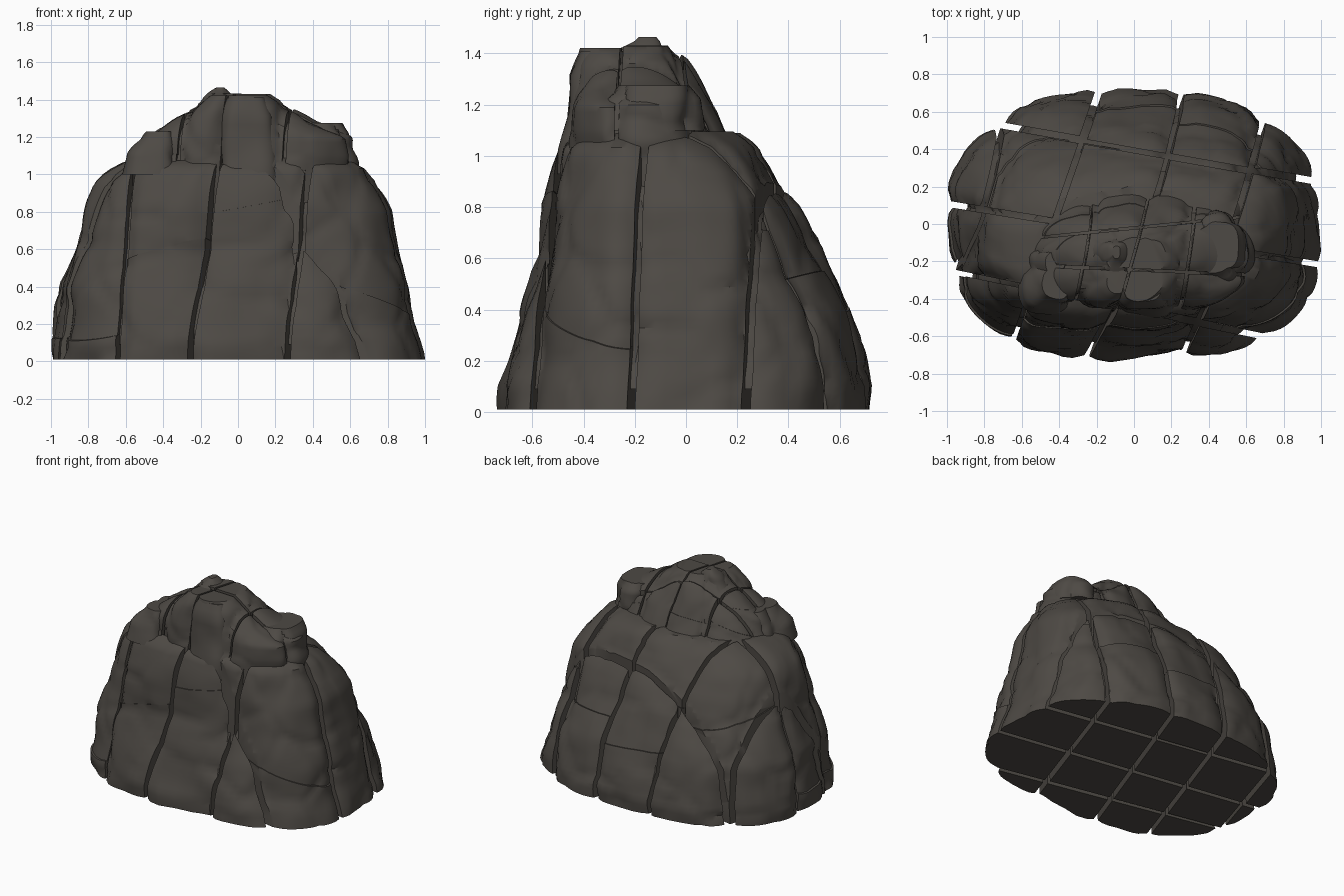
import bpy, bmesh, math, random
from mathutils import Vector, noise

random.seed(4)
if "Cube" in bpy.data.objects:
    bpy.data.objects.remove(bpy.data.objects["Cube"])

stone = bpy.data.materials.new("dark warm stone")
stone.use_nodes = True
colour = (0.075, 0.067, 0.058, 1)
stone.diffuse_color = colour
stone.node_tree.nodes["Principled BSDF"].inputs["Base Color"].default_value = colour

# Outline by height: z, left x, right x, front y, back y
BASE = [(.01, -1, 1, -.72, .72), (.1, -1, .98, -.72, .73), (.2, -.98, .95, -.69, .71),
        (.4, -.96, .92, -.64, .65), (.6, -.89, .87, -.58, .55), (.8, -.83, .82, -.55, .45),
        (.95, -.77, .74, -.52, .35), (1.04, -.67, .67, -.5, .28), (1.09, -.54, .55, -.42, .2)]
CROWN = [(.85, -.6, .64, -.47, .3), (1.05, -.58, .64, -.47, .17), (1.2, -.5, .6, -.46, .1),
         (1.28, -.38, .4, -.45, .06), (1.36, -.26, .29, -.45, .02), (1.43, -.17, .18, -.43, -.04)]
BROW = [(.93, -.09, .2, -.49, -.2), (1.1, -.1, .21, -.48, -.2), (1.32, -.1, .2, -.47, -.2),
        (1.41, -.06, .16, -.43, -.22)]
PEAK = [(1.3, -.26, .02, -.3, 0), (1.42, -.19, -.02, -.28, -.05), (1.465, -.13, -.07, -.2, -.1)]
SHOULDER = [(1.1, .26, .62, -.34, .09), (1.22, .28, .59, -.32, .07), (1.275, .32, .55, -.28, .03)]
LEDGE = [(1, -.62, -.32, -.47, -.08), (1.12, -.59, -.33, -.45, -.1), (1.23, -.5, -.35, -.4, -.15)]


def crack(a, b, lean=0.0):
    """Upright cutting plane through two plan points, leaning sideways."""
    a, b = Vector((*a, 0)), Vector((*b, 0))
    d = (b - a).normalized()
    return a, Vector((d.y, -d.x, -lean)).normalized()


# Cracks running front to back (left to right), then side to side (front to back)
BASE_LONG = [crack((-.98, -.3), (-.7, .6), .08), crack((-.64, -.6), (-.19, .7)),
             crack((-.22, -.6), (.25, .7), .06), crack((.29, -.6), (.7, .6), .04)]
BASE_CROSS = [crack((.5, -.56), (-.9, -.27)), crack((.95, -.21), (-.95, .1)),
              crack((.9, .24), (-.8, .54))]
CROWN_LONG = [crack((-.4, -.5), (-.28, .2), .06), crack((-.14, -.5), (.06, .2), .03),
              crack((.19, -.5), (.3, .2), .04)]
CROWN_CROSS = [crack((.6, -.27), (-.6, -.22)), crack((.6, .04), (-.6, -.08))]


def outline(rows, z):
    for lo, hi in zip(rows, rows[1:]):
        if z <= hi[0]:
            t = (z - lo[0]) / (hi[0] - lo[0])
            return [a + (b - a) * t for a, b in zip(lo[1:], hi[1:])]
    return rows[-1][1:]


def side_power(value, power):
    return math.copysign(abs(value) ** power, value)


def hull(rows, planes, front_power=.8, shrink=0.0, segs=128, levels=34):
    """Lofted boulder, bumpy and pillowed towards each crack."""
    bm = bmesh.new()
    z0, z1 = rows[0][0], rows[-1][0]
    rings = []
    for i in range(levels + 1):
        z = z0 + (z1 - z0) * i / levels
        left, right, front, back = outline(rows, z)
        cx, cy = (left + right) / 2, (front + back) / 2
        ring = []
        for k in range(segs):
            a = math.tau * k / segs
            power = front_power if math.sin(a) < 0 else .87
            p = Vector((cx + (right - left) / 2 * side_power(math.cos(a), power),
                        cy + (back - front) / 2 * side_power(math.sin(a), power), z))
            out = Vector((p.x - cx, p.y - cy, 0)).normalized()
            near = min(abs((p - c).dot(n)) for c, n in planes)
            cells = noise.voronoi(p * 2.6)[0]
            seam = max(0, 1 - (cells[1] - cells[0]) / .15)
            push = noise.noise(p * 3) * .03 + noise.noise(p * 8) * .008
            push -= .035 * max(0, 1 - near / .1) ** 2 + .014 * seam + shrink
            rise = Vector((0, 0, shrink * (1 - 2 * i / levels)))
            ring.append(bm.verts.new(p + out * push + rise))
        rings.append(ring)
    for low, high in zip(rings, rings[1:]):
        for k in range(segs):
            m = (k + 1) % segs
            bm.faces.new((low[k], low[m], high[m], high[k]))
    bm.faces.new(rings[0][::-1])
    bm.faces.new(rings[-1])
    return bm


def cut(bm, point, normal):
    bmesh.ops.bisect_plane(bm, geom=bm.verts[:] + bm.edges[:] + bm.faces[:],
                           plane_co=point, plane_no=normal, clear_outer=True)
    rim = [e for e in bm.edges if e.is_boundary]
    if rim:
        bmesh.ops.holes_fill(bm, edges=rim, sides=0)


def finish(bm, name):
    for v in bm.verts:
        v.co.x = max(-1, min(1, v.co.x))
        v.co.z = max(0, v.co.z)
    bmesh.ops.triangulate(bm, faces=[f for f in bm.faces if len(f.verts) > 4])
    bmesh.ops.recalc_face_normals(bm, faces=bm.faces[:])
    for f in bm.faces:
        f.smooth = True
    for e in bm.edges:
        e.smooth = e.calc_face_angle(0) < math.radians(35)
    mesh = bpy.data.meshes.new(name)
    bm.to_mesh(mesh)
    bm.free()
    mesh.materials.append(stone)
    bpy.context.collection.objects.link(bpy.data.objects.new(name, mesh))


def settle(bm, name, grow, lift):
    """Shift a block slightly in or out before finishing it."""
    for v in bm.verts:
        v.co.x *= grow
        v.co.y = (v.co.y + .1) * grow - .1
        v.co.z += lift * v.co.z
    finish(bm, name)


def split(whole, long, cross, name, gap, jitter, ledges):
    """Cut the boulder into blocks, some broken again by a sloping ledge."""
    for i in range(len(long) + 1):
        for j in range(len(cross) + 1):
            bm = whole.copy()
            for planes, index in ((long, i), (cross, j)):
                if index < len(planes):
                    c, n = planes[index]
                    cut(bm, c - n * gap, n)
                if index > 0:
                    c, n = planes[index - 1]
                    cut(bm, c + n * gap, -n)
            if not bm.verts:
                bm.free()
                continue
            grow = 1 + random.uniform(-jitter, jitter)
            lift = random.uniform(-jitter, jitter) * .6
            if random.random() < .55:
                c = Vector((0, 0, random.uniform(*ledges)))
                n = Vector((random.uniform(-.3, .3), random.uniform(-.3, .3), 1)).normalized()
                upper = bm.copy()
                cut(upper, c, -n)
                cut(bm, c, n)
                if upper.verts:
                    settle(upper, f"{name}_{i}_{j}_upper", grow - .012, lift)
                else:
                    upper.free()
            settle(bm, f"{name}_{i}_{j}", grow, lift)
    whole.free()


# Base blocks and crown blocks
split(hull(BASE, BASE_LONG + BASE_CROSS, .7), BASE_LONG, BASE_CROSS,
      "base_block", .016, .01, (.3, .85))
split(hull(CROWN, CROWN_LONG + CROWN_CROSS), CROWN_LONG, CROWN_CROSS,
      "crown_block", .007, .02, (1.1, 1.3))

# Solid cores seen inside the cracks
finish(hull(BASE, BASE_LONG + BASE_CROSS, .7, .08), "base_core")
finish(hull(CROWN, CROWN_LONG + CROWN_CROSS, .8, .06), "crown_core")

# Smaller stones standing out of the crown
for name, rows in (("brow_stone", BROW), ("peak_stone", PEAK),
                   ("shoulder_stone", SHOULDER), ("left_ledge_stone", LEDGE)):
    finish(hull(rows, CROWN_CROSS, .6, 0, 40, 10), name)
